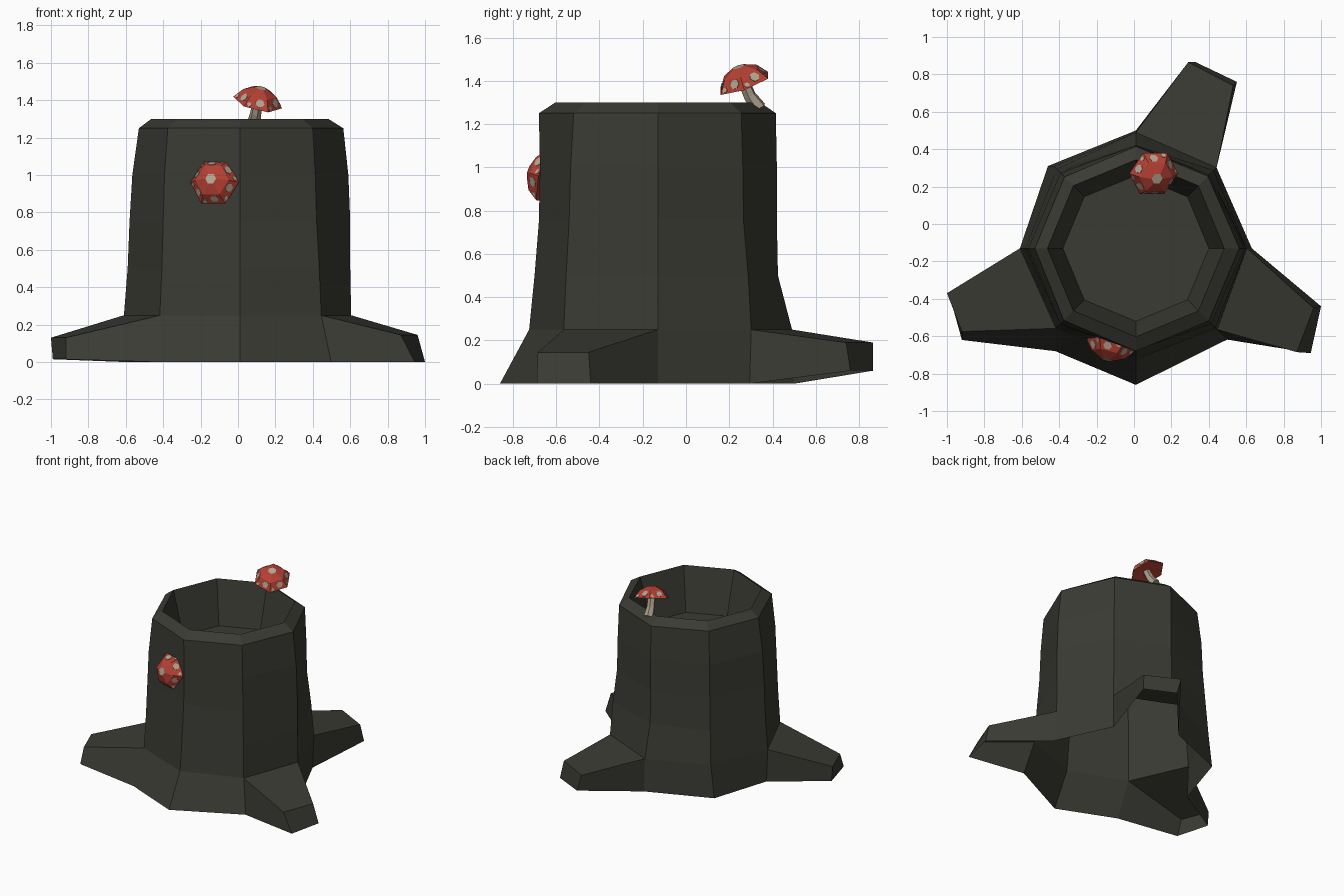
import bpy, bmesh, math
from mathutils import Vector

if "Cube" in bpy.data.objects:
    bpy.data.objects.remove(bpy.data.objects["Cube"])


def material(name, rgb):
    m = bpy.data.materials.new(name)
    m.diffuse_color = (*rgb, 1)
    m.use_nodes = True
    m.node_tree.nodes["Principled BSDF"].inputs["Base Color"].default_value = m.diffuse_color
    return m


BARK = material("dark bark", (0.043, 0.043, 0.034))
RED = material("cap red", (0.47, 0.053, 0.034))
CREAM = material("spot cream", (0.45, 0.38, 0.29))
STEM = material("stem beige", (0.40, 0.33, 0.25))


def finish(name, bm, mats):
    bmesh.ops.recalc_face_normals(bm, faces=bm.faces)
    me = bpy.data.meshes.new(name)
    bm.to_mesh(me)
    bm.free()
    for m in mats:
        me.materials.append(m)
    ob = bpy.data.objects.new(name, me)
    bpy.context.collection.objects.link(ob)
    return ob


def ring(bm, centre, u, v, radii):
    n = len(radii)
    return [bm.verts.new(centre + r * (math.cos(math.tau * i / n) * u + math.sin(math.tau * i / n) * v))
            for i, r in enumerate(radii)]


def bridge(bm, a, b, skip=()):
    n = len(a)
    return [bm.faces.new((a[i], a[(i + 1) % n], b[(i + 1) % n], b[i]))
            for i in range(n) if i not in skip]


# Hollow eight-sided trunk, open underneath, with three sides at the foot drawn out into roots
X, Y, Z = Vector((1, 0, 0)), Vector((0, 1, 0)), Vector((0, 0, 1))
LEVELS = [
    (0.00, [.62, .60, .63, .645, .61, .70, .73, .69]),
    (0.25, [.595, .61, .62, .62, .62, .605, .595, .615]),
    (0.50, [.59, .59, .555, .60, .60, .59, .57, .60]),
    (0.75, [.59, .56, .55, .58, .59, .58, .55, .58]),
    (1.00, [.58, .555, .55, .57, .575, .57, .545, .57]),
    (1.25, [.553, .545, .545, .54, .54, .545, .55, .55]),
    (1.30, [.473] * 8),
    (0.97, [.39] * 8),
]
# side index: two lower and two upper tip corners
ROOTS = {
    1: [(.55, .76, .06), (.33, .865, .06), (.53, .74, .19), (.29, .865, .19)],
    4: [(-.99, -.37, .015), (-.92, -.62, .015), (-1.0, -.37, .13), (-.92, -.575, .13)],
    7: [(.945, -.69, 0), (1.0, -.44, 0), (.87, -.685, .145), (.96, -.45, .145)],
}
bm = bmesh.new()
rings = [ring(bm, Vector((0.01, -0.13, z)), X, Y, rad) for z, rad in LEVELS]
rings[0][5].co = (-.42, -.68, 0)
rings[0][3].co = (-.46, .31, 0)
for k in range(len(rings) - 1):
    bridge(bm, rings[k], rings[k + 1], ROOTS if k == 0 else ())
bm.faces.new(rings[-1])
for i, tip in ROOTS.items():
    j = (i + 1) % 8
    base = [rings[0][i], rings[0][j], rings[1][j], rings[1][i]]
    t = [bm.verts.new(p) for p in tip]
    end = [t[0], t[1], t[3], t[2]]
    bridge(bm, base, end, skip=(0,))
    bm.faces.new(end)
finish("stump", bm, [BARK])


def mushroom(name, centre, normal, stem_path):
    c, w = Vector(centre), Vector(normal).normalized()
    u = Y.cross(w).normalized()
    v = w.cross(u)
    if abs(w.y) > .8:
        u = Z.cross(w).normalized()
        v = w.cross(u)
    # Six-sided domed cap with a cream top facet
    bm = bmesh.new()
    profile = [(.03, .012), (.134, 0), (.092, .054), (.03, .084)]
    rs = [ring(bm, c + h * w, u, v, [r] * 6) for r, h in profile]
    bm.faces.new(rs[0])
    for a, b in zip(rs, rs[1:]):
        bridge(bm, a, b)
    bm.faces.new(rs[-1]).material_index = 1
    finish(name + "_cap", bm, [RED, CREAM])
    # Thin spots lying on the lower band of the dome, one large and one small per side
    bm = bmesh.new()
    for k in range(6):
        a = math.tau * (k + 0.5) / 6
        out = math.cos(a) * u + math.sin(a) * v
        side = w.cross(out)
        slope = (w * .054 - out * .0364).normalized()
        n = side.cross(slope)
        if n.dot(out) < 0:
            n = -n
        for r, up, along in ((.024, .030, .014), (.013, .014, -.042)):
            mid = c + out * (.116 - up * .674) + w * up + side * along
            low = ring(bm, mid - n * .002, side, slope, [r] * 6)
            top = ring(bm, mid + n * .003, side, slope, [r] * 6)
            bridge(bm, low, top)
            bm.faces.new(low)
            bm.faces.new(top)
    finish(name + "_spots", bm, [CREAM])
    # Bent six-sided stem
    bm = bmesh.new()
    pts = [Vector(p) for p in stem_path]
    d = (pts[-1] - pts[0]).normalized()
    su = d.orthogonal().normalized()
    sv = d.cross(su)
    rs = [ring(bm, p, su, sv, [r] * 6) for p, r in zip(pts, (.037, .030, .027))]
    for a, b in zip(rs, rs[1:]):
        bridge(bm, a, b)
    bm.faces.new(rs[0])
    bm.faces.new(rs[-1])
    finish(name + "_stem", bm, [STEM])


mushroom("rim_mushroom", (.105, .27, 1.388), (.22, -.33, .91),
         [(.085, .335, 1.275), (.095, .295, 1.33), (.107, .265, 1.40)])
mushroom("side_mushroom", (-.125, -.647, .96), (-.25, -.92, .24),
         [(-.09, -.56, .90), (-.105, -.60, .93), (-.125, -.65, .961)])
